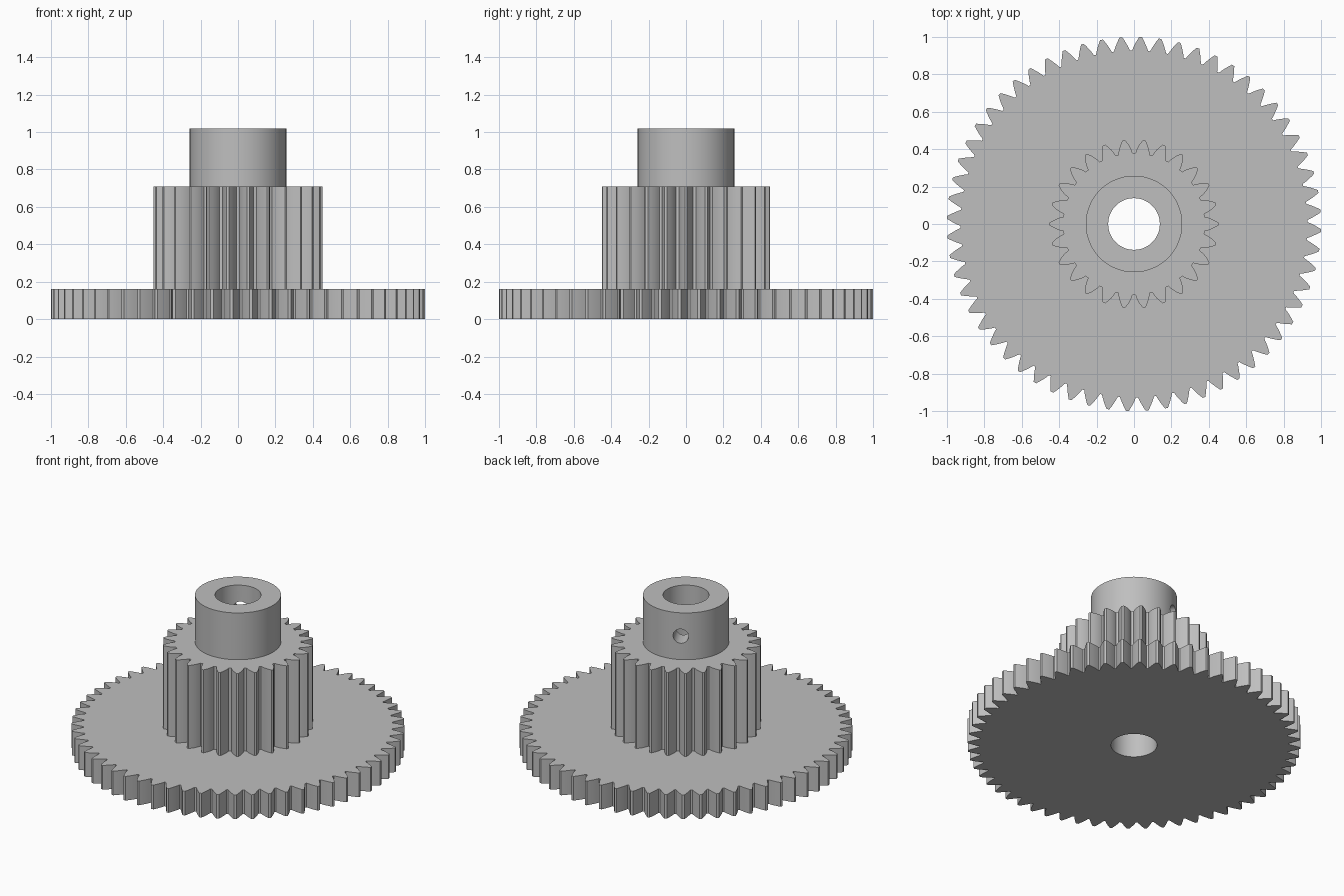
import bpy, bmesh, math
from mathutils import Matrix, Vector

cube = bpy.data.objects.get("Cube")
if cube:
    bpy.data.objects.remove(cube, do_unlink=True)

MODULE = 2 / 62
PRESSURE = math.radians(28)
BORE = 0.138
HUB = 0.258
LEVELS = (0, 0.16, 0.71, 1.02)

grey = bpy.data.materials.new("light grey")
grey.use_nodes = True
colour = (0.52, 0.52, 0.52, 1)
grey.diffuse_color = colour
grey.node_tree.nodes["Principled BSDF"].inputs["Base Color"].default_value = colour


def circle(radius, count=96):
    return [(radius * math.cos(math.tau * i / count), radius * math.sin(math.tau * i / count))
            for i in range(count)]


def gear_outline(teeth, phase, steps=5):
    """Involute tooth outline, counter-clockwise."""
    def involute(a):
        return math.tan(a) - a
    pitch = MODULE * teeth / 2
    base = pitch * math.cos(PRESSURE)
    tip, root = pitch + MODULE, pitch - 1.25 * MODULE
    flank = []
    for i in range(steps):
        r = root + (tip - root) * i / (steps - 1)
        half = math.pi / (2 * teeth) + involute(PRESSURE) - involute(math.acos(base / r))
        flank.append((r, half))
    tooth = [(r, -h) for r, h in flank] + [(r, h) for r, h in reversed(flank)]
    return [(r * math.cos(a + phase + math.tau * t / teeth),
             r * math.sin(a + phase + math.tau * t / teeth))
            for t in range(teeth) for r, a in tooth]


def prism(name, outline, z0, z1):
    bm = bmesh.new()
    face = bm.faces.new([bm.verts.new((x, y, z0)) for x, y in outline])
    top = bmesh.ops.extrude_face_region(bm, geom=[face])["geom"]
    bmesh.ops.translate(bm, vec=(0, 0, z1 - z0),
                        verts=[v for v in top if isinstance(v, bmesh.types.BMVert)])
    bmesh.ops.recalc_face_normals(bm, faces=bm.faces)
    mesh = bpy.data.meshes.new(name)
    bm.to_mesh(mesh)
    bm.free()
    mesh.materials.append(grey)
    obj = bpy.data.objects.new(name, mesh)
    bpy.context.collection.objects.link(obj)
    return obj


def cut(obj, cutter):
    bpy.ops.object.select_all(action="DESELECT")
    obj.select_set(True)
    bpy.context.view_layer.objects.active = obj
    mod = obj.modifiers.new("cut", "BOOLEAN")
    mod.operation, mod.solver, mod.object = "DIFFERENCE", "EXACT", cutter
    bpy.ops.object.modifier_apply(modifier=mod.name)


# Two stacked gears and the hub
large_gear = prism("large_gear", gear_outline(60, math.radians(-2)), LEVELS[0], LEVELS[1])
small_gear = prism("small_gear", gear_outline(26, 0), LEVELS[1], LEVELS[2])
hub = prism("hub", circle(HUB), LEVELS[2], LEVELS[3])
parts = (large_gear, small_gear, hub)

# Shaft bore through everything
bore_cutter = prism("bore_cutter", circle(BORE), -0.2, 1.2)
for part in parts:
    cut(part, bore_cutter)

# Set screw hole through one wall of the hub
screw_cutter = prism("screw_cutter", circle(0.047, 40), 0.05, 0.4)
direction = Vector((math.cos(math.radians(118)), math.sin(math.radians(118)), 0))
screw_cutter.matrix_world = (Matrix.Translation((0, 0, (LEVELS[2] + LEVELS[3]) / 2))
                             @ direction.to_track_quat("Z", "Y").to_matrix().to_4x4())
bpy.context.view_layer.update()
cut(hub, screw_cutter)

for cutter in (bore_cutter, screw_cutter):
    bpy.data.objects.remove(cutter, do_unlink=True)

# Smooth round walls, crisp edges
for part in parts:
    bpy.ops.object.select_all(action="DESELECT")
    part.select_set(True)
    bpy.context.view_layer.objects.active = part
    bpy.ops.object.shade_smooth_by_angle(angle=math.radians(20))
